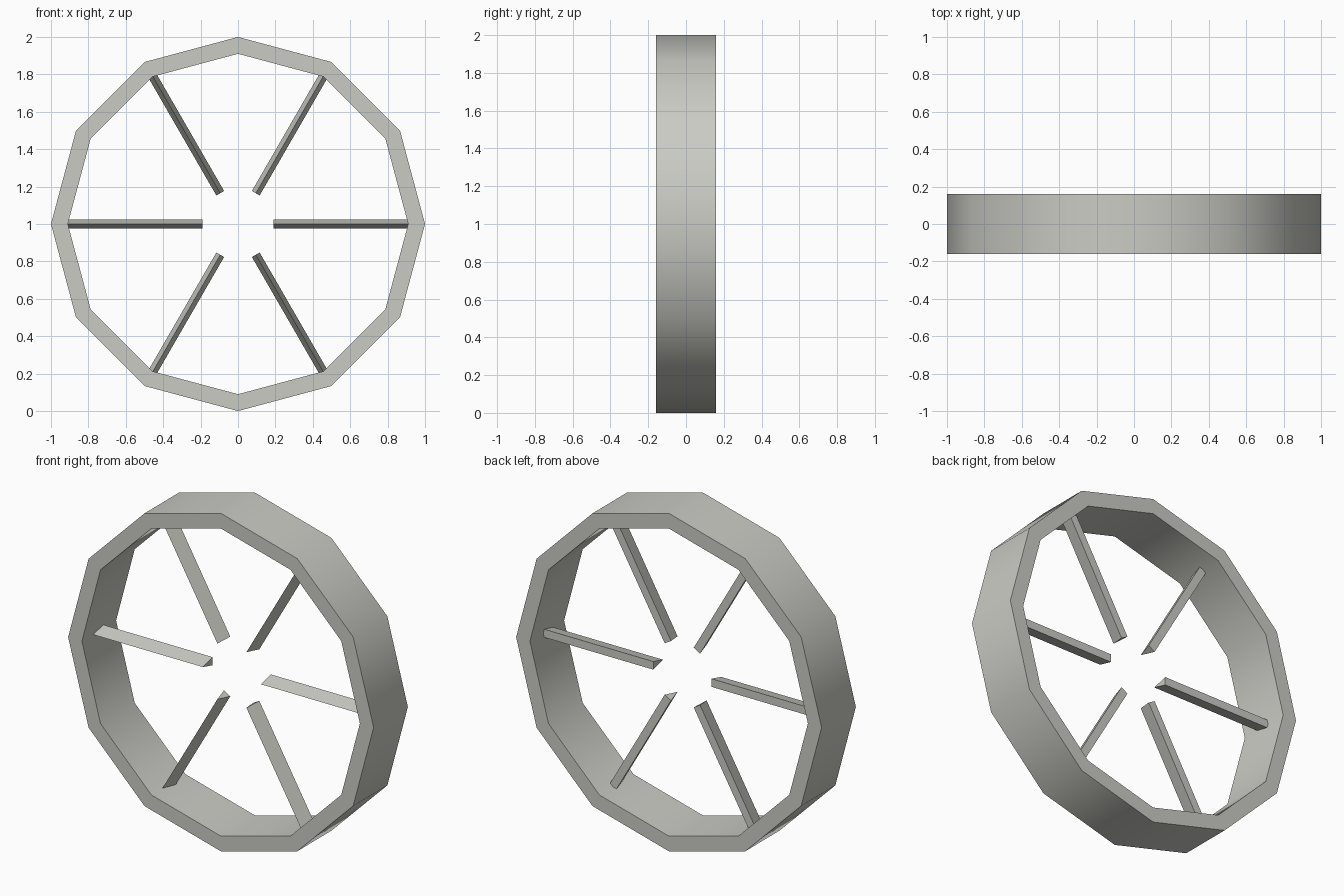
import bpy, bmesh, math
from mathutils import Matrix, Vector

if "Cube" in bpy.data.objects:
    bpy.data.objects.remove(bpy.data.objects["Cube"])

SIDES, R_OUT, R_IN, HALF_W = 12, 1.0, 0.91, 0.16
CENTRE = Matrix.Translation((0, 0, 1))

grey = bpy.data.materials.new("warm grey")
grey.diffuse_color = (0.60, 0.60, 0.56, 1)
grey.use_nodes = True
grey.node_tree.nodes["Principled BSDF"].inputs["Base Color"].default_value = grey.diffuse_color


def make_object(name, bm):
    bmesh.ops.recalc_face_normals(bm, faces=bm.faces)
    mesh = bpy.data.meshes.new(name)
    bm.to_mesh(mesh)
    bm.free()
    mesh.materials.append(grey)
    obj = bpy.data.objects.new(name, mesh)
    bpy.context.collection.objects.link(obj)
    return obj


# Rim: rectangular section swept round a twelve-sided ring
bm = bmesh.new()
section = [(R_OUT, -HALF_W), (R_OUT, HALF_W), (R_IN, HALF_W), (R_IN, -HALF_W)]
rings = []
for i in range(SIDES):
    a = math.tau * i / SIDES
    rings.append([bm.verts.new(CENTRE @ Vector((r * math.cos(a), y, r * math.sin(a))))
                  for r, y in section])
for i in range(SIDES):
    p, q = rings[i], rings[(i + 1) % SIDES]
    for j in range(4):
        k = (j + 1) % 4
        bm.faces.new((p[j], p[k], q[k], q[j]))
rim = make_object("rim", bm)
bpy.context.view_layer.objects.active = rim
rim.select_set(True)
bpy.ops.object.shade_smooth_by_angle(angle=math.radians(40))

# Spokes: triangular bars with the sharp edge to the front
wedge = [(-0.057, 0), (0.034, 0.024), (0.034, -0.024)]
for i in range(6):
    bm = bmesh.new()
    turn = CENTRE @ Matrix.Rotation(math.tau * i / 6, 4, 'Y')
    inner, outer = [[bm.verts.new(turn @ Vector((x, y, z))) for y, z in wedge]
                    for x in (0.19, R_IN)]
    bm.faces.new(inner)
    bm.faces.new(outer)
    for j in range(3):
        k = (j + 1) % 3
        bm.faces.new((inner[j], inner[k], outer[k], outer[j]))
    make_object(f"spoke_{i + 1}", bm)
